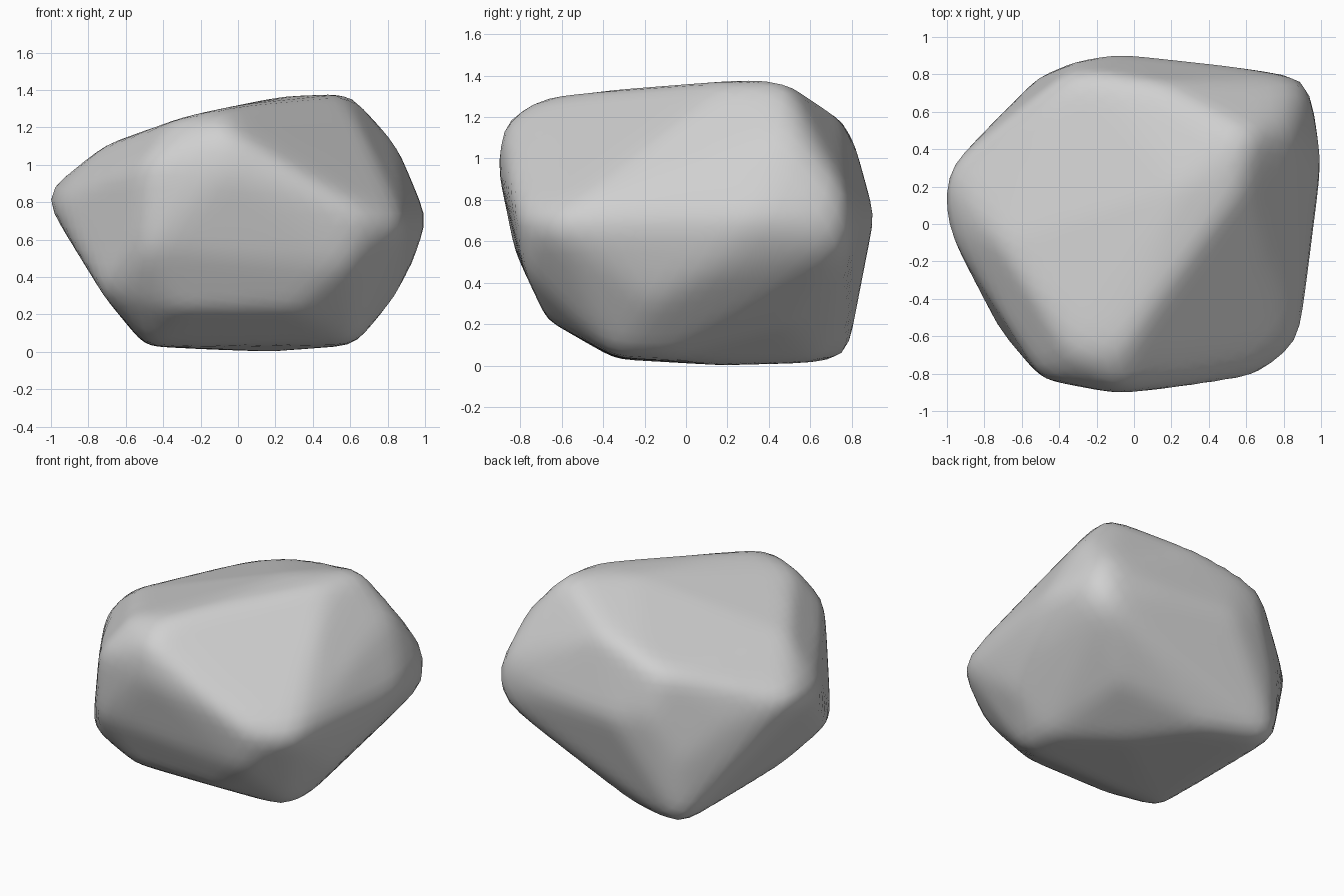
import bpy, bmesh
from mathutils import Vector
from mathutils.bvhtree import BVHTree

if "Cube" in bpy.data.objects:
    bpy.data.objects.remove(bpy.data.objects["Cube"], do_unlink=True)

# Corners where the broken planes of the boulder meet
CORNERS = [
    # underside
    (.62, -.34, .04), (.62, -.12, .03), (-.49, -.34, .03), (-.5, .78, .03), (.2, .2, 0),
    (-.1, .65, .01), (-.33, -.67, .22), (.3, -.67, .22), (-.73, -.56, .31),
    (.85, -.16, .3), (.54, .5, .19), (.2, .73, .23),
    # girdle
    (-1.03, .26, .87), (-1.03, .08, .8), (-.99, -.05, .84), (-.49, -.83, .56),
    (-.49, -.83, 1.01), (-.07, -.915, .97), (.66, -.82, .75), (.58, -.78, .45),
    (.89, -.66, .7), (.93, .1, .45), (1.02, .35, .71), (.98, .61, .68),
    (.91, .78, .56), (.91, .78, .81), (-.07, .915, .72), (-.33, .87, .8),
    (-.52, .78, .47), (-.76, .54, .75), (.45, .86, .72),
    # crown
    (-.07, -.88, 1.19), (-.07, -.69, 1.305), (-.33, -.7, 1.25), (-.72, -.1, 1.11),
    (.61, .48, 1.385), (.57, .2, 1.375), (.25, .2, 1.37), (.2, -.16, 1.34),
    (.85, .5, 1.12), (-.36, .8, 1.08), (-.2, .8, 1.13), (.1, .76, 1.19),
    (-.71, .45, .97),
]
CENTRE = Vector((0, 0, .67))

# Solid angular core
core = bmesh.new()
for c in CORNERS:
    core.verts.new(c)
bmesh.ops.convex_hull(core, input=core.verts[:])
tree = BVHTree.FromBMesh(core)

# Even skin cast onto the core, then worn down a little
bm = bmesh.new()
bmesh.ops.create_icosphere(bm, subdivisions=5, radius=1)
for v in bm.verts:
    ray = v.co.normalized()
    v.co = tree.ray_cast(CENTRE + ray * 4, -ray)[0]
for _ in range(2):
    bmesh.ops.smooth_vert(bm, verts=bm.verts[:], factor=.5,
                          use_axis_x=True, use_axis_y=True, use_axis_z=True)

mesh = bpy.data.meshes.new("boulder")
bm.to_mesh(mesh)
bm.free()
core.free()
mesh.shade_smooth()

# Plain stone colour
stone = bpy.data.materials.new("stone grey")
stone.use_nodes = True
grey = (.63, .63, .63, 1)
stone.diffuse_color = grey
stone.node_tree.nodes["Principled BSDF"].inputs["Base Color"].default_value = grey
mesh.materials.append(stone)

boulder = bpy.data.objects.new("boulder", mesh)
bpy.context.collection.objects.link(boulder)
